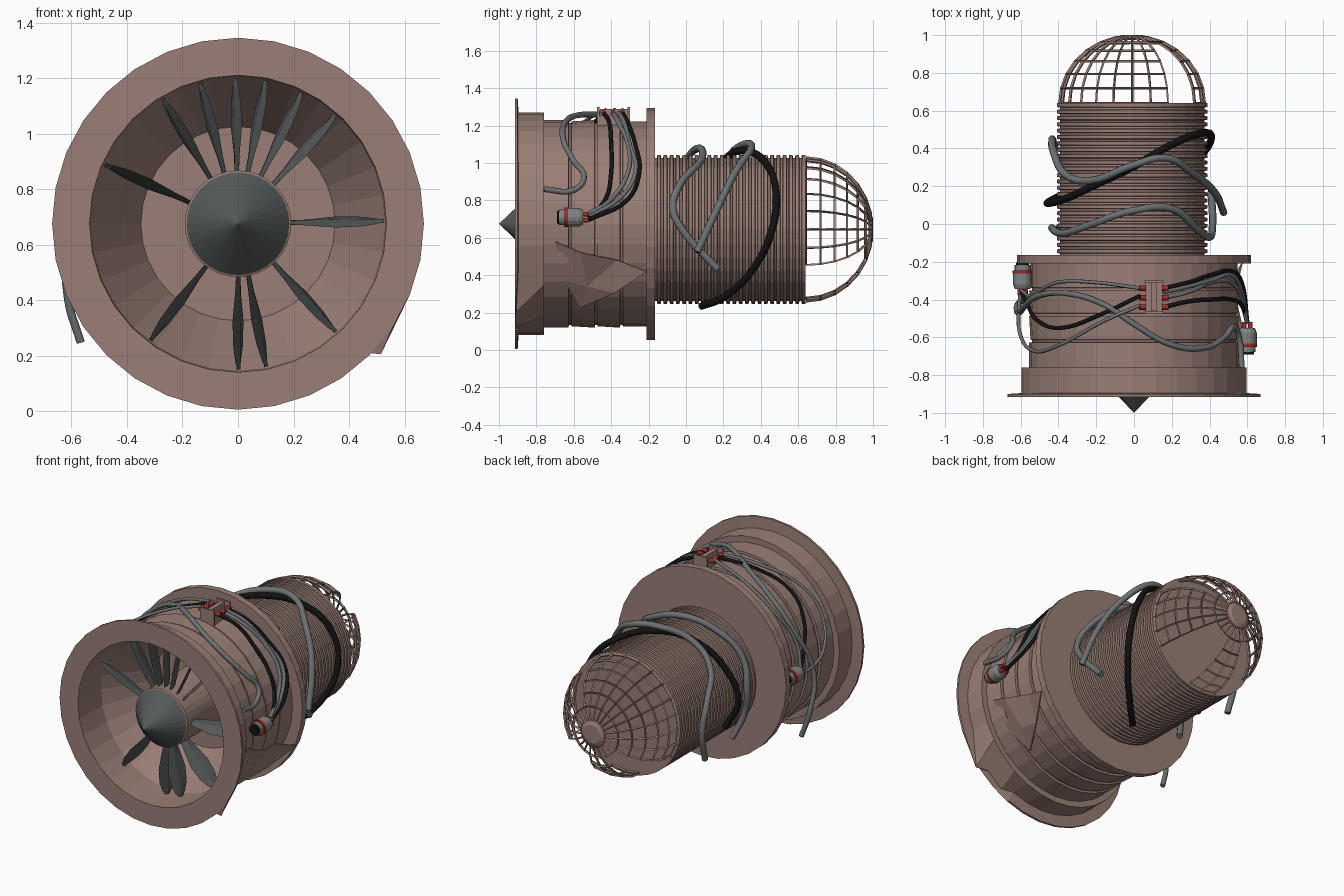
import bpy, bmesh, math
from mathutils import Vector

if "Cube" in bpy.data.objects:
    bpy.data.objects.remove(bpy.data.objects["Cube"])

def mat(name, c):
    m = bpy.data.materials.new(name)
    m.diffuse_color = (*c, 1)
    m.use_nodes = True
    m.node_tree.nodes["Principled BSDF"].inputs["Base Color"].default_value = m.diffuse_color
    return m

SHELL = mat("dusty pink metal", (0.32, 0.21, 0.18))
GREY = mat("blade grey", (0.09, 0.10, 0.10))
CABLE = mat("cable grey", (0.15, 0.165, 0.17))
BLACK = mat("black rubber", (0.006, 0.006, 0.006))
RED = mat("red", (0.36, 0.025, 0.02))
PLUG = mat("plug grey", (0.22, 0.23, 0.23))
N = 32
BODY = (0.0, 0.675)      # axis x, z of the housing
PIPE = (-0.01, 0.645)    # axis x, z of the rear pipe

def polar(axis, a, y, r):
    a = math.radians(a)
    return Vector((axis[0] + r * math.cos(a), y, axis[1] + r * math.sin(a)))

def finish(name, bm, m):
    bmesh.ops.recalc_face_normals(bm, faces=bm.faces)
    me = bpy.data.meshes.new(name)
    bm.to_mesh(me)
    bm.free()
    me.materials.append(m)
    o = bpy.data.objects.new(name, me)
    bpy.context.collection.objects.link(o)
    return o

def lathe(name, prof, axis, m, n=N, edit=None):
    """Turn a list of (radius, y) about an axis along y."""
    bm = bmesh.new()
    rings = []
    for k, (r, y) in enumerate(prof):
        if r == 0:
            rings.append([bm.verts.new((axis[0], y, axis[1]))])
            continue
        ring = [bm.verts.new(polar(axis, 360 * i / n, y, r)) for i in range(n)]
        if edit:
            edit(k, ring)
        rings.append(ring)
    for a, b in zip(rings, rings[1:]):
        for i in range(n):
            j = (i + 1) % n
            if len(a) == 1:
                bm.faces.new((a[0], b[i], b[j]))
            elif len(b) == 1:
                bm.faces.new((a[i], a[j], b[0]))
            else:
                bm.faces.new((a[i], a[j], b[j], b[i]))
    return finish(name, bm, m)

# intake housing with its flanges, band grooves and inner funnel
prof = [(0.535, -0.915), (0.67, -0.915), (0.67, -0.9), (0.595, -0.895), (0.595, -0.76), (0.555, -0.76)]
for y in (-0.62, -0.48, -0.345):
    prof += [(0.555, y - 0.008), (0.54, y - 0.006), (0.54, y + 0.006), (0.548, y + 0.008)]
prof += [(0.548, -0.21), (0.62, -0.21), (0.62, -0.165), (0, -0.165)]
inner = [(0, -0.38), (0.35, -0.38), (0.53, -0.68), (0.535, -0.915)]

def dent(k, ring):
    if k in (5, 6):   # bent corner of the front flange (after four inner rings)
        for i, x, z in ((27, 0.31, -0.55), (28, 0.41, -0.46), (29, 0.515, -0.47)):
            ring[i].co.x, ring[i].co.z = BODY[0] + x, BODY[1] + z
            ring[i].co.y -= 0.012
lathe("intake_housing", inner + prof[1:], BODY, SHELL, edit=dent)

# torn plates on the lower right of the housing
def plate(name, pts, faces):
    bm = bmesh.new()
    vs = [bm.verts.new(polar(BODY, *p)) for p in pts]
    for f in faces:
        bm.faces.new([vs[i] for i in f])
    o = finish(name, bm, SHELL)
    s = o.modifiers.new("thick", 'SOLIDIFY')
    s.thickness = 0.008

plate("torn_skin",
      [(-10, -0.70, 0.56), (-15, -0.56, 0.60), (-36, -0.53, 0.57), (-51, -0.57, 0.58),
       (-33, -0.65, 0.56), (-20, -0.37, 0.57), (-24, -0.21, 0.63), (-38, -0.38, 0.60)],
      [(0, 1, 2, 4), (4, 2, 3), (1, 5, 2), (5, 6, 7), (2, 5, 7), (2, 7, 3)])

# spinner cone, hub and the surviving blades
lathe("spinner", [(0, -1), (0.185, -0.805), (0, -0.805)], BODY, GREY)
lathe("hub", [(0.17, -0.81), (0.192, -0.80), (0.192, -0.38)], BODY, SHELL)
for k, ang in enumerate((156, 121, 105, 91, 79, 64, 48, 1, -48, -79, -90, -127)):
    bm = bmesh.new()
    a = math.radians(ang)
    rad = Vector((math.cos(a), 0, math.sin(a)))
    tan = Vector((-math.sin(a), 0, math.cos(a)))
    prev = None
    for r, chord, tw in ((0.17, 0.06, 8), (0.25, 0.10, 12), (0.35, 0.135, 17), (0.44, 0.12, 17),
                         (0.50, 0.075, 15), (0.525, 0.03, 12)):
        t = math.radians(tw)
        d = Vector((0, math.cos(t), 0)) + tan * math.sin(t)
        e = tan * math.cos(t) - Vector((0, math.sin(t), 0))
        c = Vector((BODY[0], -0.74, BODY[1])) + rad * r
        ring = [bm.verts.new(c + d * u * chord / 2 + e * v)
                for u, v in ((-1, 0), (0, 0.009), (1, 0), (0, -0.006))]
        if prev:
            for i in range(4):
                j = (i + 1) % 4
                bm.faces.new((prev[i], prev[j], ring[j], ring[i]))
        else:
            bm.faces.new(ring)
        prev = ring
    bm.faces.new(prev)
    finish(f"blade_{k}", bm, GREY)

# ribbed rear pipe
prof = []
RIBS, Y0, Y1 = 24, -0.166, 0.64
step = (Y1 - Y0) / RIBS
for i in range(RIBS):
    y = Y0 + i * step
    prof += [(0.382, y), (0.382, y + 0.010), (0.398, y + 0.013), (0.398, y + step - 0.003)]
prof += [(0.398, Y1), (0, Y1)]
lathe("ribbed_pipe", prof, PIPE, SHELL)

# broken cage dome
bm = bmesh.new()
M, L = 24, 7
rings = []
for j in range(L):
    la = math.pi / 2 * j / L
    rings.append([bm.verts.new(polar(PIPE, 360 * i / M, Y1 + 0.355 * math.sin(la), 0.382 * math.cos(la)))
                  for i in range(M)])
def missing(i, j):
    a = (i + 0.5) * 360 / M
    return j < 5 and (35 < a < 62 or 210 < a < 255 or 285 < a < 328) and not (i == 22 and j > 2)
for j in range(L - 1):
    for i in range(M):
        if not missing(i, j):
            k = (i + 1) % M
            bm.faces.new((rings[j][i], rings[j][k], rings[j + 1][k], rings[j + 1][i]))
bmesh.ops.delete(bm, geom=[v for v in bm.verts if not v.link_faces], context='VERTS')
cage = finish("cage_dome", bm, SHELL)
w = cage.modifiers.new("bars", 'WIREFRAME')
w.thickness = 0.018
w.use_even_offset = False
lathe("cage_cap", [(0, 0.985), (0.085, 0.975), (0.088, 0.987), (0.06, 1.0), (0, 1.0)], PIPE, SHELL, 24)

# cables
def cable(name, pts, rad, m):
    cu = bpy.data.curves.new(name, 'CURVE')
    cu.dimensions = '3D'
    cu.bevel_depth, cu.bevel_resolution, cu.resolution_u = rad, 2, 5
    cu.use_fill_caps = True
    s = cu.splines.new('BEZIER')
    s.bezier_points.add(len(pts) - 1)
    for b, p in zip(s.bezier_points, pts):
        b.co = p
        b.handle_left_type = b.handle_right_type = 'AUTO'
    cu.materials.append(m)
    o = bpy.data.objects.new(name, cu)
    bpy.context.collection.objects.link(o)

def around(axis, r, path):
    return [polar(axis, p[0], p[1], p[2] if len(p) > 2 else r) for p in path]

cable("pipe_cable_front", around(PIPE, 0.425, [(222, 0.02, 0.46), (200, -0.03), (178, -0.02), (150, -0.05),
      (120, 0), (90, 0.07, 0.435), (60, 0.08), (35, -0.03), (15, -0.07), (0, -0.02), (-27, 0.17, 0.47)]), 0.02, CABLE)
cable("pipe_cable_rear", around(PIPE, 0.43, [(215, 0.40, 0.5), (190, 0.45), (165, 0.38), (145, 0.26),
      (120, 0.23), (90, 0.31, 0.455), (68, 0.35, 0.47), (45, 0.27, 0.45), (15, 0.17, 0.45), (-14, 0.06, 0.5)]), 0.02, CABLE)
cable("pipe_cable_black", around(PIPE, 0.42, [(205, 0.15), (180, 0.11, 0.45), (150, 0.13), (120, 0.2), (90, 0.3),
      (60, 0.42), (30, 0.48), (0, 0.46), (-30, 0.36), (-60, 0.2), (-78, 0.08)]), 0.02, BLACK)
cable("housing_long_cable", around(BODY, 0.585, [(217, -0.40, 0.71), (204, -0.42, 0.67), (182, -0.47, 0.61),
      (150, -0.38), (125, -0.37), (105, -0.43), (90, -0.53), (70, -0.64), (50, -0.655), (35, -0.60),
      (25, -0.545), (18, -0.60), (18, -0.76, 0.6)]), 0.016, CABLE)
# cables from junction box to right plug
for k, (y0, m, mid, z) in enumerate(((-0.44, BLACK, (-0.40, -0.40, -0.43), 3), (-0.39, CABLE, (-0.31, -0.31, -0.40), 5),
                                     (-0.36, CABLE, (-0.30, -0.27, -0.36), 4), (-0.34, BLACK, (-0.27, -0.25, -0.31), 2))):
    cable(f"right_cable_{k}", around(BODY, 0.585, [(75, y0, 0.615), (62, y0 + 0.03, 0.61), (46, mid[0]),
          (28, mid[1]), (13, mid[2]), (z, -0.52, 0.60)]), 0.012, m)
# cables from junction box to left plug
cable("left_cable_short", around(BODY, 0.58, [(87, -0.34, 0.61), (110, -0.31), (135, -0.31), (160, -0.38), (176, -0.35, 0.6)]), 0.01, CABLE)
cable("left_cable_black", around(BODY, 0.58, [(87, -0.38, 0.61), (108, -0.48), (132, -0.55), (152, -0.51),
      (168, -0.42), (177, -0.35, 0.6)]), 0.011, BLACK)
cable("left_cable_long", around(BODY, 0.59, [(87, -0.43, 0.61), (105, -0.51), (135, -0.65), (155, -0.67),
      (172, -0.58, 0.61), (178, -0.45, 0.61), (178, -0.35, 0.6)]), 0.01, CABLE)

# junction box: open bracket with small red ports
def box(name, lo, hi, m):
    bm = bmesh.new()
    bmesh.ops.create_cube(bm, size=1)
    for v in bm.verts:
        v.co = [(a + b) / 2 + c * (b - a) for a, b, c in zip(lo, hi, v.co)]
    finish(name, bm, m)

box("junction_base", (0.06, -0.47, 1.20), (0.15, -0.30, 1.255), SHELL)
box("junction_core", (0.09, -0.46, 1.25), (0.12, -0.31, 1.29), SHELL)
for nm, y in (("front", -0.475), ("rear", -0.312)):
    box(f"junction_{nm}_wall", (0.055, y, 1.20), (0.155, y + 0.012, 1.30), SHELL)
for x in (0.045, 0.165):
    for y in (-0.44, -0.39, -0.34):
        cable("junction_port", [Vector((x - 0.018, y, 1.27)), Vector((x + 0.018, y, 1.27))], 0.014, RED)

# cable plugs on both sides of the housing
def plug(name, x, z, y0, d):
    ax = (x, z)
    L = lambda pts: [(r, y0 + d * t) for r, t in pts]
    lathe(name + "_body", L([(0, 0.012), (0.042, 0.012), (0.042, 0.04), (0.05, 0.045), (0.05, 0.115),
                             (0.04, 0.14), (0, 0.14)]), ax, PLUG, 16)
    lathe(name + "_mouth", L([(0, 0), (0.034, 0), (0.036, 0.015), (0, 0.015)]), ax, BLACK, 16)
    lathe(name + "_band", L([(0.03, 0.04), (0.052, 0.04), (0.052, 0.058), (0.03, 0.058)]), ax, RED, 16)
    for i in range(4):
        p = polar(ax, 45 + 90 * i, y0 + d * 0.135, 0.022)
        cable(name + "_pin", [p, p + Vector((0, d * 0.035, 0))], 0.012, RED)

plug("right_plug", 0.60, 0.71, -0.69, 1)
plug("left_plug", -0.59, 0.70, -0.205, -1)
